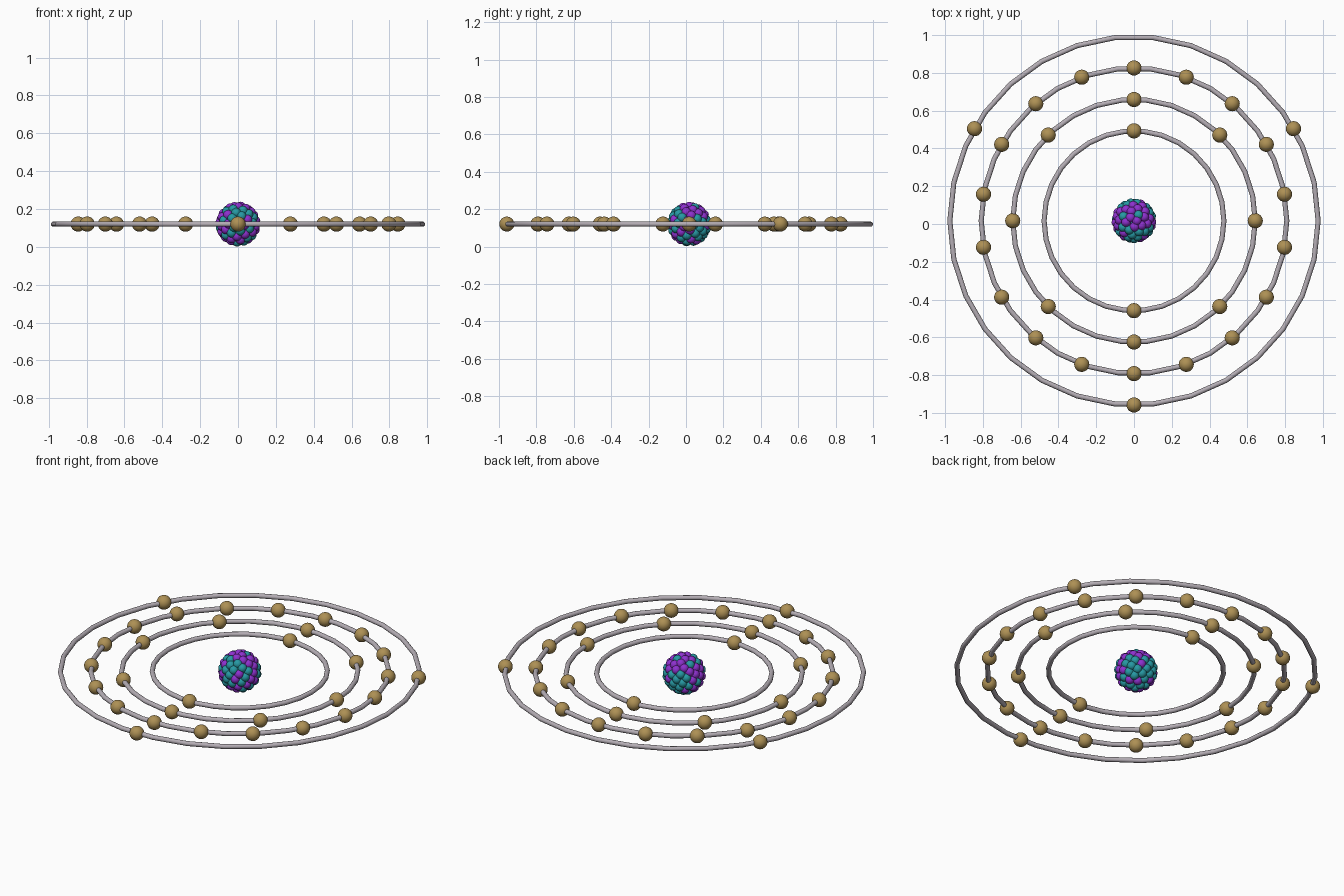
import bpy
import random
from math import sin, cos, pi, sqrt, radians

if "Cube" in bpy.data.objects:
    bpy.data.objects.remove(bpy.data.objects["Cube"])

random.seed(31)
CY, CZ = 0.017, 0.12          # shared centre of nucleus and orbits


def material(name, rgb):
    m = bpy.data.materials.new(name)
    m.diffuse_color = (*rgb, 1)
    m.use_nodes = True
    m.node_tree.nodes["Principled BSDF"].inputs["Base Color"].default_value = m.diffuse_color
    return m


GREY = material("orbit_grey", (0.46, 0.42, 0.46))
GOLD = material("electron_gold", (0.42, 0.28, 0.09))
TEAL = material("neutron_teal", (0.02, 0.32, 0.37))
PURPLE = material("proton_purple", (0.27, 0.03, 0.62))


def finish(name, mat):
    ob = bpy.context.object
    ob.name = name
    ob.data.materials.append(mat)
    bpy.ops.object.shade_smooth()
    return ob


def ball(name, x, y, z, r, mat, seg, rings):
    bpy.ops.mesh.primitive_uv_sphere_add(
        segments=seg, ring_count=rings, radius=r, location=(x, CY + y, CZ + z))
    return finish(name, mat)


# orbit rings with evenly spaced electrons: (radius, electron count, start angle)
shells = [(0.476, 2, 90), (0.642, 8, 90), (0.809, 18, 90), (0.975, 3, 270)]
for s, (radius, count, start) in enumerate(shells, 1):
    bpy.ops.mesh.primitive_torus_add(
        major_segments=30, minor_segments=12, major_radius=radius,
        minor_radius=0.0135, location=(0, CY, CZ))
    finish(f"orbit_ring_{s}", GREY)
    for i in range(count):
        a = radians(start) + 2 * pi * i / count
        ball(f"electron_{s}_{i + 1}", radius * cos(a), radius * sin(a), 0,
             0.04, GOLD, 24, 16)

# nucleus: overlapping balls spread evenly over a sphere
N, SHELL_R, BALL_R = 84, 0.094, 0.0255
golden = pi * (3 - sqrt(5))
for i in range(N):
    z = 1 - 2 * (i + 0.5) / N
    q = sqrt(1 - z * z)
    proton = random.random() < 0.46
    ball(f"{'proton' if proton else 'neutron'}_{i + 1}",
         SHELL_R * q * cos(golden * i), SHELL_R * q * sin(golden * i),
         SHELL_R * z, BALL_R, PURPLE if proton else TEAL, 16, 10)
